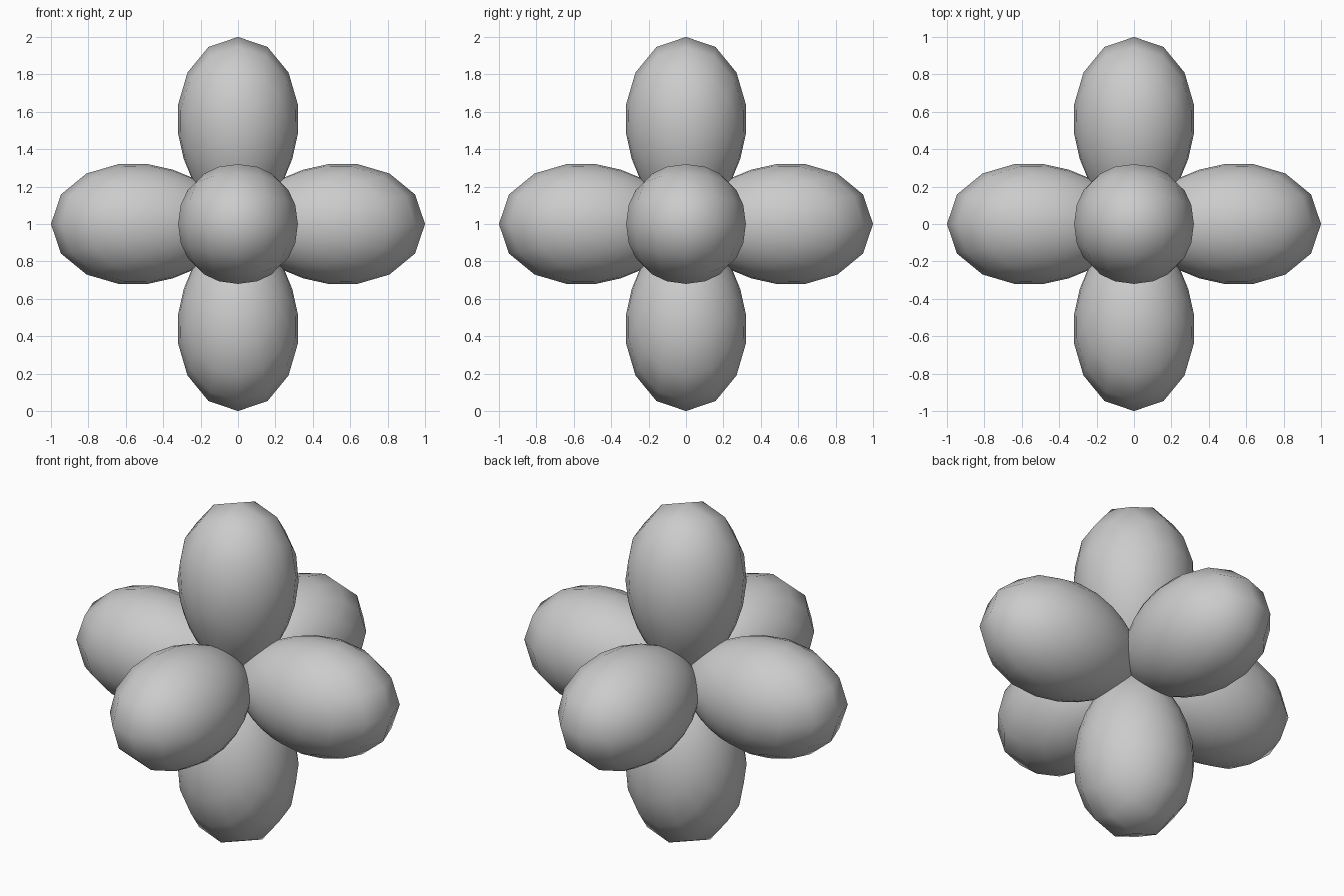
import bpy
import bmesh
from mathutils import Vector

if "Cube" in bpy.data.objects:
    bpy.data.objects.remove(bpy.data.objects["Cube"])

# Six-lobed body: a gridded cube wrapped to a sphere, then drawn out along each axis
bm = bmesh.new()
bmesh.ops.create_cube(bm, size=2.0)
bmesh.ops.subdivide_edges(bm, edges=bm.edges[:], cuts=11, use_grid_fill=True)

for v in bm.verts:
    n = v.co.normalized()
    # radius falls off as the cube of the cosine from the nearest lobe axis
    reach = max(abs(c) for c in n) ** 3
    v.co = n * reach + Vector((0, 0, 1))

bmesh.ops.recalc_face_normals(bm, faces=bm.faces[:])
mesh = bpy.data.meshes.new("six_lobed_body")
bm.to_mesh(mesh)
bm.free()

body = bpy.data.objects.new("six_lobed_body", mesh)
bpy.context.collection.objects.link(body)

# Smooth lobes with sharp creases where they meet
bpy.context.view_layer.objects.active = body
body.select_set(True)
bpy.ops.object.shade_smooth_by_angle(angle=1.05)
